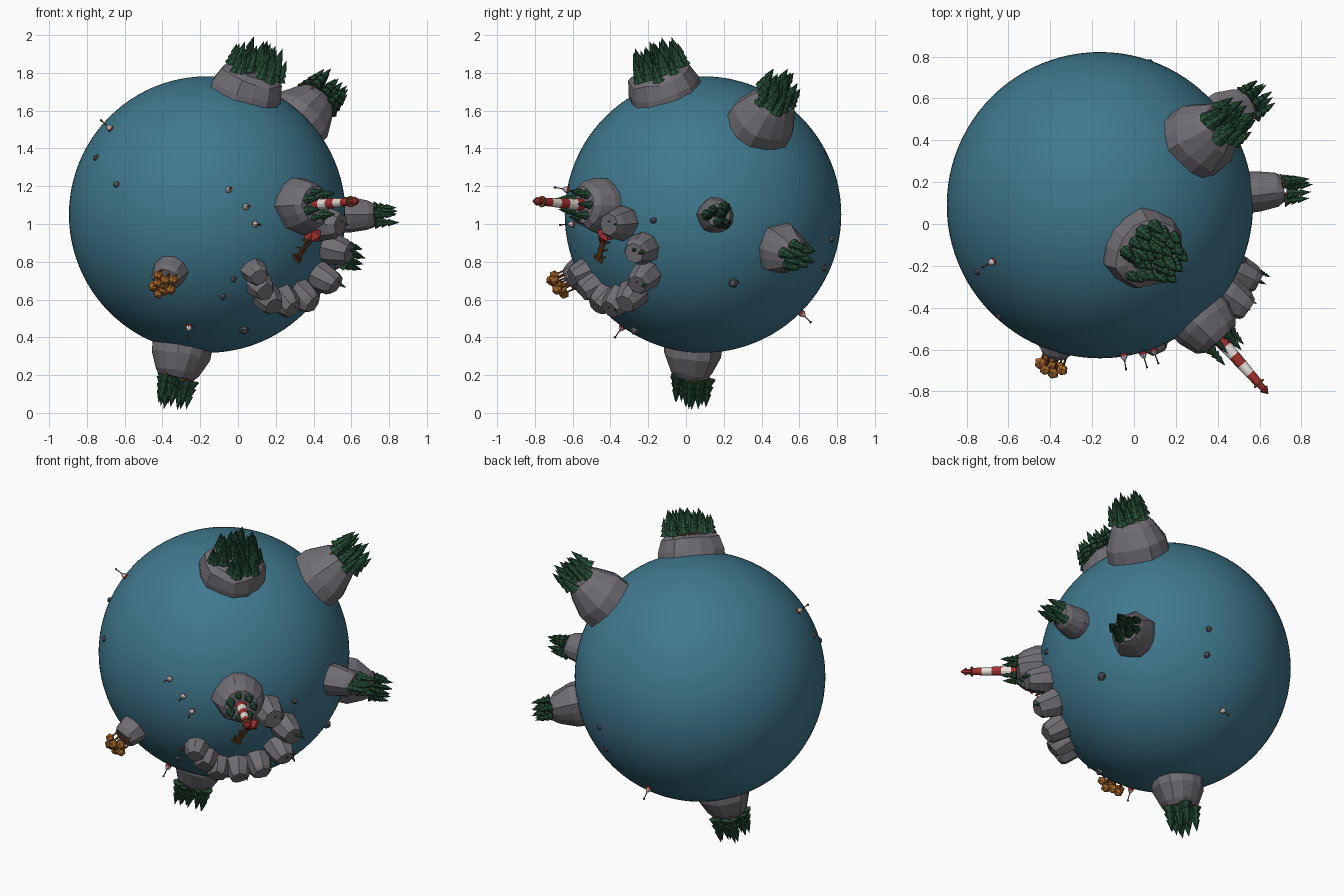
import bpy, bmesh, math, random
from mathutils import Matrix, Vector

random.seed(4)
if "Cube" in bpy.data.objects:
    bpy.data.objects.remove(bpy.data.objects["Cube"])

CENTRE, RADIUS = Vector((-0.163, 0.09, 1.05)), 0.732


def material(name, rgb):
    m = bpy.data.materials.new(name)
    m.use_nodes = True
    m.diffuse_color = (*rgb, 1)
    m.node_tree.nodes["Principled BSDF"].inputs["Base Color"].default_value = (*rgb, 1)
    return m


OCEAN = material("ocean blue", (0.05, 0.19, 0.27))
STONE = material("stone grey", (0.165, 0.155, 0.175))
PEBBLE = material("dark stone", (0.09, 0.095, 0.11))
PINE = material("pine green", (0.019, 0.075, 0.036))
AUTUMN = material("autumn orange", (0.43, 0.15, 0.025))
WOOD = material("wood brown", (0.17, 0.06, 0.017))
RED = material("signal red", (0.37, 0.03, 0.03))
WHITE = material("white paint", (0.78, 0.75, 0.7))


def frame(direction, distance):
    """Local frame standing on the globe, z pointing outwards."""
    d = Vector(direction).normalized()
    return Matrix.Translation(CENTRE + d * distance) @ d.to_track_quat("Z", "Y").to_matrix().to_4x4()


def finish(name, bm, mats):
    mesh = bpy.data.meshes.new(name)
    bm.to_mesh(mesh)
    bm.free()
    for m in mats:
        mesh.materials.append(m)
    ob = bpy.data.objects.new(name, mesh)
    bpy.context.collection.objects.link(ob)
    return ob


def paint(verts, index):
    for f in {f for v in verts for f in v.link_faces}:
        f.material_index = index


def cone(bm, mat, r1, r2, z0, z1, sides, index):
    verts = bmesh.ops.create_cone(bm, cap_ends=True, segments=sides, radius1=r1, radius2=r2, depth=z1 - z0,
                                  matrix=mat @ Matrix.Translation((0, 0, (z0 + z1) / 2)))["verts"]
    paint(verts, index)


def box(bm, mat, size, index):
    verts = bmesh.ops.create_cube(bm, size=1, matrix=mat @ Matrix.Diagonal((*size, 1)))["verts"]
    paint(verts, index)


def island(name, direction, base, top, height, sides=14):
    """Tapered chunky rock whose flat top is `height` from the globe centre."""
    bm = bmesh.new()
    m = frame(direction, 0)
    low = RADIUS - 0.09
    wobble = [random.uniform(0.92, 1.07) for _ in range(sides)]
    rings = []
    for t, r in ((0, base * 1.03), (0.5, base), (0.87, top * 1.05), (1, top * 0.82)):
        ring = []
        for i in range(sides):
            a = math.tau * i / sides
            k = r * wobble[i] * random.uniform(0.97, 1.03)
            z = low + (height - low) * t + random.uniform(-0.006, 0.006)
            ring.append(bm.verts.new(m @ Vector((k * math.cos(a), k * math.sin(a), z))))
        rings.append(ring)
    for a, b in zip(rings, rings[1:]):
        for i in range(sides):
            j = (i + 1) % sides
            bm.faces.new((a[i], a[j], b[j], b[i]))
    bm.faces.new(rings[-1])
    bm.faces.new(rings[0][::-1])
    return finish(name, bm, [STONE])


def pine(bm, mat, h):
    """Trunk with three stacked skirts of needles."""
    cone(bm, mat, h * 0.06, h * 0.05, -0.02, h * 0.3, 5, 1)
    for z0, z1, r in ((0.16, 0.55, 0.23), (0.38, 0.77, 0.18), (0.6, 1, 0.13)):
        cone(bm, mat, h * r, 0, h * z0, h * z1, 7, 0)


def forest(name, direction, height, spread, count, tallest, shift=(0, 0)):
    bm = bmesh.new()
    for i in range(count):
        q = math.sqrt((i + 0.5) / count)
        a = i * 2.4 + random.uniform(-0.3, 0.3)
        x, y = spread * q * math.cos(a) + shift[0], spread * q * math.sin(a) + shift[1]
        spot = frame(direction, height - 0.03 * q ** 4) @ Matrix.Translation((x, y, 0))
        pine(bm, spot @ Matrix.Rotation(a, 4, "Z"), tallest * random.uniform(0.78, 1))
    finish(name, bm, [PINE, WOOD])


# Ocean globe
bpy.ops.mesh.primitive_uv_sphere_add(segments=96, ring_count=48, radius=RADIUS, location=CENTRE)
globe = bpy.context.object
globe.name = "ocean_globe"
globe.data.materials.append(OCEAN)
bpy.ops.object.shade_smooth()

# Wooded islands: direction, base radius, top radius, height, trees, tallest tree
ISLANDS = {
    "top": ((0.30, -0.28, 0.91), 0.195, 0.165, 0.835, 32, 0.17),
    "upper_back": ((0.63, 0.41, 0.66), 0.175, 0.12, 0.93, 18, 0.175),
    "left": ((0.995, 0.09, 0), 0.095, 0.075, 0.88, 6, 0.16),
    "lower_back": ((0.79, 0.55, -0.24), 0.13, 0.09, 0.885, 10, 0.15),
    "bottom": ((-0.19, -0.07, -0.98), 0.155, 0.11, 0.88, 13, 0.185),
}
for key, (d, base, top, height, count, tall) in ISLANDS.items():
    island(key + "_island", d, base, top, height)
    forest(key + "_pines", d, height - 0.005, top * 0.88, count, tall)

# Lighthouse island and striped tower
HEAD = (0.665, -0.746, 0.06)
island("lighthouse_island", HEAD, 0.145, 0.115, 0.865)
bm = bmesh.new()
for i in range(7):
    a = math.tau * i / 7
    spot = frame(HEAD, 0.85) @ Matrix.Translation((0.07 * math.cos(a), 0.07 * math.sin(a), 0))
    pine(bm, spot, random.uniform(0.08, 0.13))
finish("lighthouse_pines", bm, [PINE, WOOD])

bm = bmesh.new()
m = frame(HEAD, 0.85)
for i in range(5):
    cone(bm, m, 0.033 - i * 0.0025, 0.0305 - i * 0.0025, i * 0.058, (i + 1) * 0.058, 12, i % 2)
cone(bm, m, 0.03, 0.03, 0.29, 0.298, 12, 2)
cone(bm, m, 0.016, 0.016, 0.298, 0.328, 8, 0)
cone(bm, m, 0.024, 0.002, 0.328, 0.36, 8, 0)
finish("lighthouse", bm, [RED, WHITE, WOOD])

# Curved chain of boulders, relative to the globe centre
CHAIN = [(0.65, -0.46, -0.05), (0.70, -0.34, -0.19), (0.64, -0.33, -0.35), (0.53, -0.39, -0.45),
         (0.43, -0.47, -0.48), (0.34, -0.55, -0.47), (0.29, -0.61, -0.39), (0.25, -0.63, -0.30)]
for i, d in enumerate(CHAIN):
    island(f"reef_boulder_{i + 1}", d, 0.09 - 0.0025 * i, 0.07 - 0.002 * i, 0.865 - 0.007 * i, 8)
for i, h in ((0, 0.05), (1, 0.075), (2, 0.06), (4, 0.05)):
    forest(f"reef_pines_{i + 1}", CHAIN[i], 0.85 - 0.007 * i, 0.035, 2, h, (0.03, 0))

# Autumn island with round-crowned trees
FALL = (-0.27, -0.87, -0.42)
island("autumn_island", FALL, 0.095, 0.075, 0.82, 10)
bm = bmesh.new()
for i in range(9):
    q = 0.068 * math.sqrt((i + 0.3) / 9)
    x, y = q * math.cos(i * 2.4), q * math.sin(i * 2.4)
    spot = frame(FALL, 0.8) @ Matrix.Translation((x, y, 0))
    h = random.uniform(0.075, 0.105)
    cone(bm, spot, 0.006, 0.005, 0, h, 5, 1)
    crown = bmesh.ops.create_icosphere(bm, subdivisions=1, radius=random.uniform(0.025, 0.033),
                                       matrix=spot @ Matrix.Translation((0, 0, h)))["verts"]
    paint(crown, 0)
finish("autumn_trees", bm, [AUTUMN, WOOD])

# Boat house and plank jetty
shore, end = Vector((0.40, -0.43, 0.94)), Vector((0.31, -0.465, 0.81))
m = frame(shore - CENTRE, 0.76)
bm = bmesh.new()
box(bm, m, (0.045, 0.05, 0.06), 0)
cone(bm, m @ Matrix.Rotation(math.pi / 4, 4, "Z"), 0.045, 0.004, 0.03, 0.06, 4, 0)
finish("boat_house", bm, [RED])

bm = bmesh.new()
along = (end - shore).normalized()
up = (shore.lerp(end, 0.5) - CENTRE).normalized()
across = along.cross(up).normalized()
up = across.cross(along)
turn = Matrix((across, along, up)).transposed().to_4x4()
for i in range(11):
    p = shore.lerp(end, i / 10)
    box(bm, Matrix.Translation(p) @ turn, (0.06 if i > 8 else 0.032, 0.012, 0.007), 0)
    if i % 3 == 0:
        for s in (-0.013, 0.013):
            box(bm, Matrix.Translation(p + across * s - up * 0.025) @ turn, (0.006, 0.006, 0.07), 0)
for s in (-0.01, 0.01):
    box(bm, Matrix.Translation(shore.lerp(end, 0.5) + across * s - up * 0.006) @ turn,
        (0.005, (end - shore).length, 0.006), 0)
finish("jetty", bm, [WOOD])

# Buoys floating on the water
BUOYS = [(-0.53, -0.28, 0.47), (0.113, -0.71, 0.13), (0.203, -0.70, 0.04), (0.253, -0.685, -0.05),
         (-0.097, -0.43, -0.6), (0.0, 0.53, -0.53)]
for i, d in enumerate(BUOYS):
    bm = bmesh.new()
    m = frame(d, RADIUS)
    cone(bm, m, 0.016, 0.018, -0.01, 0.012, 8, 0)
    cone(bm, m, 0.018, 0.006, 0.012, 0.032, 8, 1)
    cone(bm, m, 0.003, 0.003, 0.032, 0.075, 5, 2)
    cone(bm, m, 0.006, 0.006, 0.07, 0.08, 6, 2)
    finish(f"buoy_{i + 1}", bm, [RED, WHITE, WOOD])

# Small rocks breaking the surface
ROCKS = [(-0.587, -0.32, 0.3), (-0.48, -0.53, 0.16), (0.138, -0.63, -0.34), (0.083, -0.58, -0.43),
         (0.193, -0.36, -0.61), (0.68, -0.26, -0.03), (0.617, 0.16, -0.36), (0.24, 0.68, -0.13), (0.22, 0.64, -0.28)]
for i, d in enumerate(ROCKS):
    bm = bmesh.new()
    bmesh.ops.create_icosphere(bm, subdivisions=1, radius=0.03 if i in (4, 6) else 0.02, matrix=frame(d, RADIUS))
    for v in bm.verts:
        v.co += Vector([random.uniform(-0.003, 0.003) for _ in range(3)])
    finish(f"sea_rock_{i + 1}", bm, [PEBBLE])
